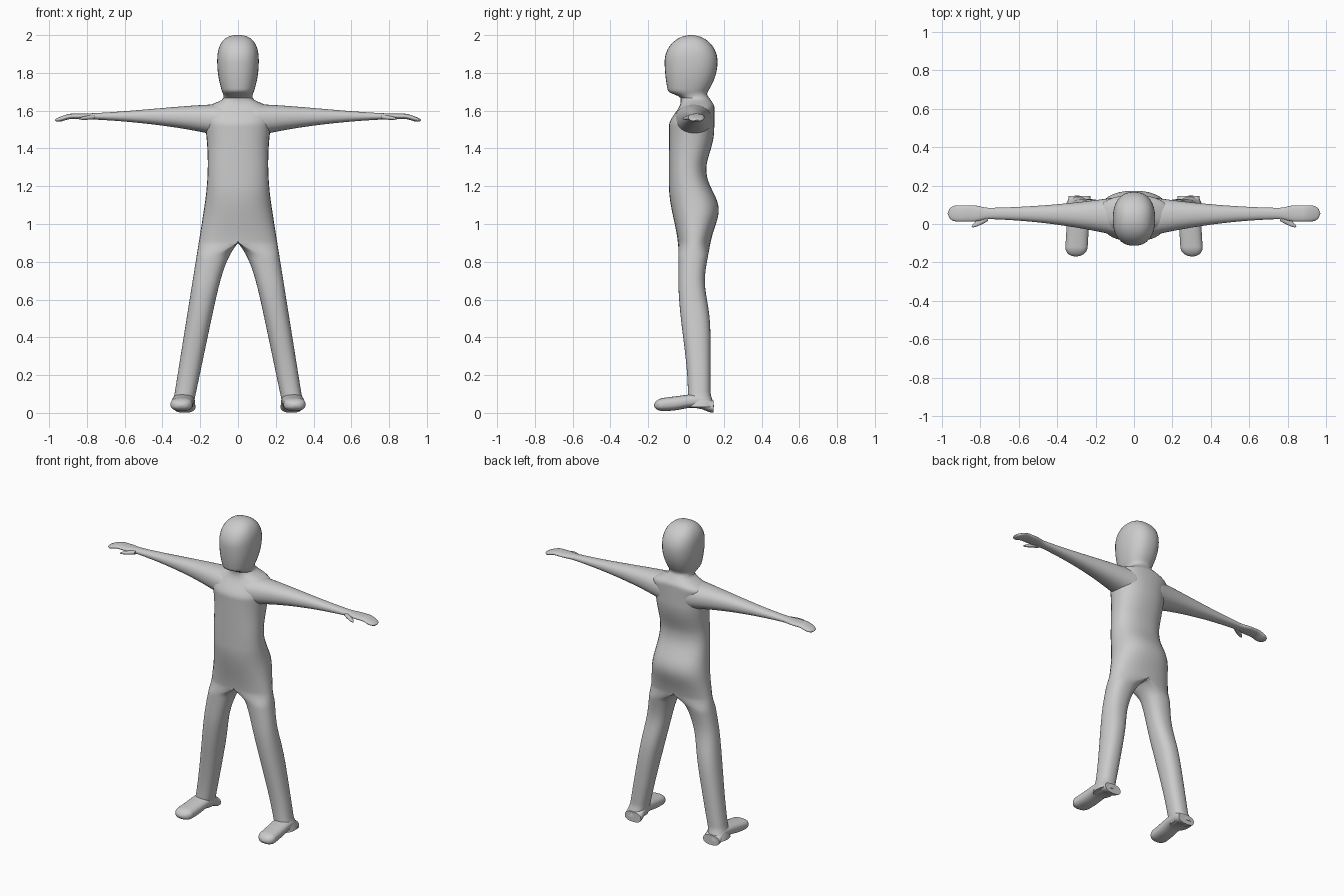
import bpy, bmesh, math

cube = bpy.data.objects.get("Cube")
if cube:
    bpy.data.objects.remove(cube)

shade = (0.6, 0.6, 0.6, 1)
grey = bpy.data.materials.new("plain grey")
grey.use_nodes = True
grey.diffuse_color = shade
grey.node_tree.nodes["Principled BSDF"].inputs["Base Color"].default_value = shade
SIDES = 32


def ramp(value, start, end):
    """Ease from 0 at start to 1 at end."""
    t = min(max((value - start) / (end - start), 0), 1)
    return t * t * (3 - 2 * t)


def bump(value, peak, spread):
    return math.exp(-((value - peak) / spread) ** 2)


def mix(a, b, amount):
    return a + (b - a) * amount


def quarter_round(t):
    """Height of a rounded end: 1 at t = 0, nearly 0 at t = 1."""
    t = min(max(t, 0), 1)
    return math.sqrt(max(1 - t * t, 0.001))


def spaced(start, end, count):
    return [mix(start, end, i / count) for i in range(count + 1)]


def power(value, exponent):
    return math.copysign(abs(value) ** exponent, value)


def loft(name, positions, section, place, roundness, open_centre=False):
    """Skin the sections (inner, middle, outer, low, high) found at each position."""
    bm = bmesh.new()
    rings = []
    for position in positions:
        inner, middle, outer, low, high = section(position)
        ring = []
        for i in range(SIDES):
            angle = 2 * math.pi * i / SIDES - math.pi / 2
            c = power(math.cos(angle), roundness)
            s = power(math.sin(angle), roundness)
            u = middle + c * (outer - middle if c > 0 else middle - inner)
            v = mix(low, high, (s + 1) / 2)
            if open_centre and u < 0.002:
                u = 0
            ring.append(bm.verts.new(place(position, u, v)))
        rings.append(ring)
    for ring, following in zip(rings, rings[1:]):
        for i in range(SIDES):
            bm.faces.new((ring[i - 1], ring[i], following[i], following[i - 1]))
    bm.faces.new(rings[0])
    bm.faces.new(rings[-1])
    if open_centre:
        # Remove the hidden wall on the mirror plane
        wall = [f for f in bm.faces if all(v.co.x < 0.0001 for v in f.verts)]
        bmesh.ops.delete(bm, geom=wall, context='FACES')
    bmesh.ops.remove_doubles(bm, verts=bm.verts, dist=0.0003)
    bmesh.ops.recalc_face_normals(bm, faces=bm.faces)
    mesh = bpy.data.meshes.new(name)
    bm.to_mesh(mesh)
    bm.free()
    mesh.materials.append(grey)
    obj = bpy.data.objects.new(name, mesh)
    bpy.context.collection.objects.link(obj)
    mirror = obj.modifiers.new("mirror", 'MIRROR')
    mirror.use_clip = open_centre
    bpy.ops.object.select_all(action='DESELECT')
    obj.select_set(True)
    bpy.context.view_layer.objects.active = obj
    bpy.ops.object.shade_smooth_by_angle(angle=math.radians(45))


def upright(position, u, v):
    return (u, v, position)


def sideways(position, u, v):
    return (position, u, v)


def forward(position, u, v):
    return (u, position, v)


CROTCH, BROW, SKULL = 0.9, 1.86, 0.14


def body_section(z):
    # Legs spread in straight lines, then meet the slightly waisted trunk
    hem = 1 - ramp(z, 0.03, 0.11)
    trunk = 0.16 + 0.35 * (z - 1.32) ** 2
    outer = mix(0.352 - 0.16 * z + 0.008 * hem, trunk, ramp(z, 1, 1.12))
    inner = max(0.245 - 0.21 * z - 0.056 * (z / CROTCH) ** 10, 0)
    middle = mix((inner + outer) / 2, inner, ramp(z, 0.82, 0.91))
    # Shin, thigh and belly in front; heel, knee, seat, waist and back behind
    front = 0.01 - 0.05 * ramp(z, 0.1, 0.7) - 0.05 * ramp(z, 0.85, 1.2)
    back = (0.13 - 0.03 * bump(z, 0.7, 0.15) + 0.045 * bump(z, 1.08, 0.12)
            - 0.025 * bump(z, 1.27, 0.12) + 0.02 * ramp(z, 1.3, 1.5) + 0.018 * hem)
    # Shoulders narrow into the neck
    outer = mix(outer, 0.076, ramp(z, 1.6, 1.67))
    front = mix(front, -0.028, ramp(z, 1.52, 1.65))
    back = mix(back, 0.12, ramp(z, 1.62, 1.68))
    # Domed skull above the brow, tapering face below it
    rise = max(z - BROW, 0) / SKULL
    drop = (max(BROW - z, 0) / SKULL) ** 2
    reach = SKULL * quarter_round(rise)
    head = ramp(z, 1.665, 1.705)
    outer = mix(outer, 0.11 * (1 - rise ** 2.5) ** 0.4 - 0.02 * drop, head)
    front = mix(front, 0.027 - reach + 0.014 * drop, head)
    back = mix(back, 0.027 + reach - 0.04 * drop, head)
    return inner, middle, outer, front, back


def arm_section(x):
    # Thick at the shoulder, thin at the wrist, with a flat drooping hand
    root = min(max(0.85 - x, 0) / 0.75, 1)
    tip = quarter_round((x - 0.92) / 0.05)
    y = 0.055 - 0.015 * root ** 2
    z = 1.57 - 0.02 * root ** 4 - 0.02 * ramp(x, 0.88, 0.97)
    wide = (0.028 + 0.07 * root ** 2 + 0.014 * ramp(x, 0.75, 0.84)) * tip
    thick = (0.014 + 0.07 * root ** 1.5) * tip
    return y - wide, y, y + wide, z - thick, z + thick


def thumb_section(x):
    along = (x - 0.76) / 0.085
    tip = quarter_round(along)
    y = 0.036 - 0.05 * along
    z = 1.567 - 0.01 * along
    wide, thick = 0.02 * tip, 0.012 * tip
    return y - wide, y, y + wide, z - thick, z + thick


def foot_section(y):
    # Rounded toe, raised arch and a square heel
    toe = quarter_round((-0.12 - y) / 0.05)
    x = 0.292 - 0.06 * y
    wide = 0.058 * toe
    sole = 0.01 + 0.017 * bump(y, 0.03, 0.07) - 0.01 * ramp(y, 0.08, 0.14)
    top = 0.095 + 0.13 * y - 0.05 * ramp(y, 0.08, 0.15)
    return x - wide, x, x + wide, mix(0.04, sole, toe), mix(0.04, top, toe)


# One continuous skin from ankles to crown, with rings closing up on the crown
crown = [BROW + SKULL * math.sin(a) for a in spaced(0, 1.5, 16)]
loft("body", spaced(0.03, 1.85, 180) + crown, body_section, upright, 0.86, True)
loft("arms", spaced(0.02, 0.97, 100), arm_section, sideways, 0.9)
loft("thumbs", spaced(0.76, 0.845, 16), thumb_section, sideways, 0.9)
loft("feet", spaced(-0.17, 0.145, 60), foot_section, forward, 0.8)
